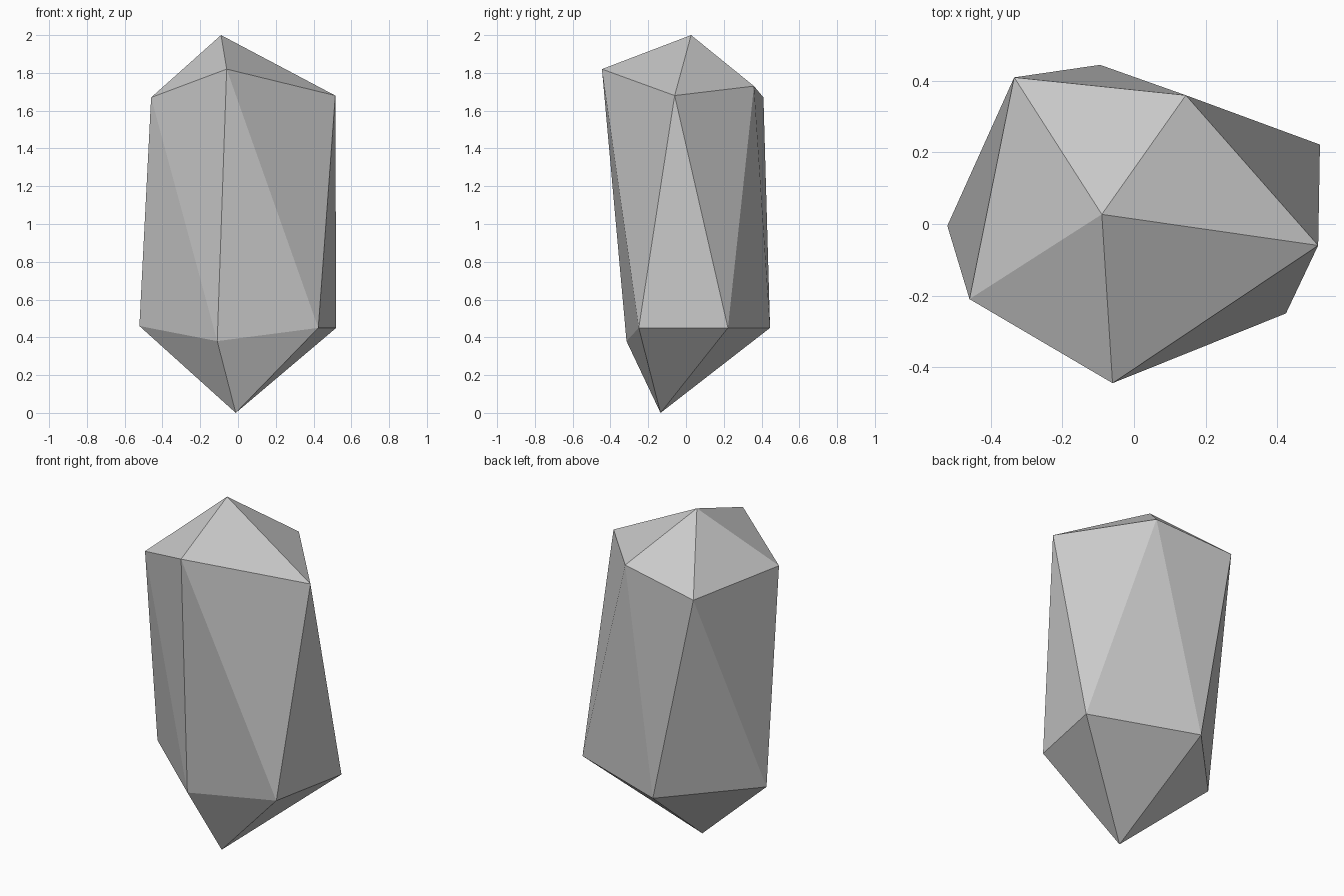
import bpy

if "Cube" in bpy.data.objects:
    bpy.data.objects.remove(bpy.data.objects["Cube"])

# Crystal: two irregular five-sided rings closed by a point at each end
upper = [(-0.06, -0.445, 1.82), (0.515, -0.06, 1.68), (0.145, 0.36, 1.73),
         (-0.335, 0.41, 1.67), (-0.46, -0.21, 1.67)]
lower = [(-0.11, -0.315, 0.38), (0.425, -0.25, 0.45), (0.52, 0.222, 0.45),
         (-0.095, 0.445, 0.45), (-0.522, -0.005, 0.46)]
tip = (-0.09, 0.027, 2.0)
base = (-0.012, -0.135, 0.0)

n = len(upper)
verts = upper + lower + [tip, base]
faces = []
for i in range(n):
    j = (i + 1) % n
    faces += [
        (i, j, 2 * n),                  # crown facet
        (i, n + i, n + j),              # side facets
        (i, n + j, j),
        (n + j, n + i, 2 * n + 1),      # bottom facet
    ]

mesh = bpy.data.meshes.new("crystal")
mesh.from_pydata(verts, [], faces)
mesh.update()
crystal = bpy.data.objects.new("crystal", mesh)
bpy.context.collection.objects.link(crystal)
